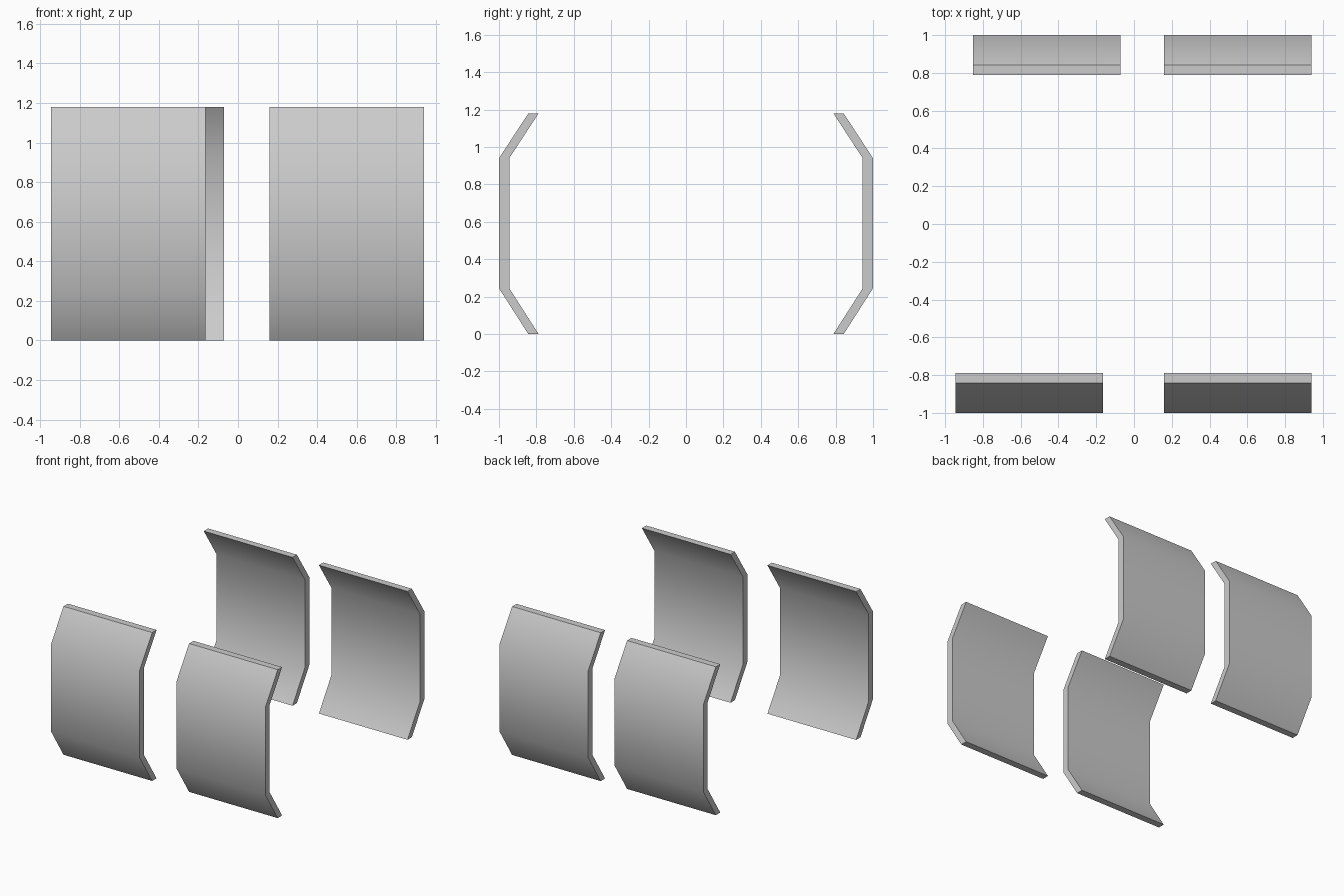
import bpy
import bmesh
import math

if "Cube" in bpy.data.objects:
    bpy.data.objects.remove(bpy.data.objects["Cube"])

# Bent plate cross-section as (distance from centre line, height)
PROFILE = [(0.843, 0), (1.0, 0.245), (1.0, 0.94), (0.843, 1.18),
           (0.788, 1.18), (0.945, 0.94), (0.945, 0.245), (0.788, 0)]


def panel(name, x0, x1, side):
    """Extrude the bent profile along x; side is -1 for front, 1 for back."""
    bm = bmesh.new()
    a = [bm.verts.new((x0, side * y, z)) for y, z in PROFILE]
    b = [bm.verts.new((x1, side * y, z)) for y, z in PROFILE]
    n = len(PROFILE)
    for i in range(n):
        j = (i + 1) % n
        bm.faces.new((a[i], a[j], b[j], b[i]))
    # End caps split into three quads
    for i in range(3):
        for ring in (a, b):
            bm.faces.new((ring[i], ring[i + 1], ring[6 - i], ring[7 - i]))
    bmesh.ops.recalc_face_normals(bm, faces=bm.faces)
    mesh = bpy.data.meshes.new(name)
    bm.to_mesh(mesh)
    bm.free()
    obj = bpy.data.objects.new(name, mesh)
    bpy.context.collection.objects.link(obj)
    # Soft bends, crisp rims
    bpy.ops.object.select_all(action='DESELECT')
    obj.select_set(True)
    bpy.context.view_layer.objects.active = obj
    bpy.ops.object.shade_smooth_by_angle(angle=math.radians(40))


# Four curved side panels
panel("front_left_panel", -0.945, -0.165, -1)
panel("front_right_panel", 0.16, 0.94, -1)
panel("back_left_panel", -0.853, -0.072, 1)
panel("back_right_panel", 0.16, 0.94, 1)
